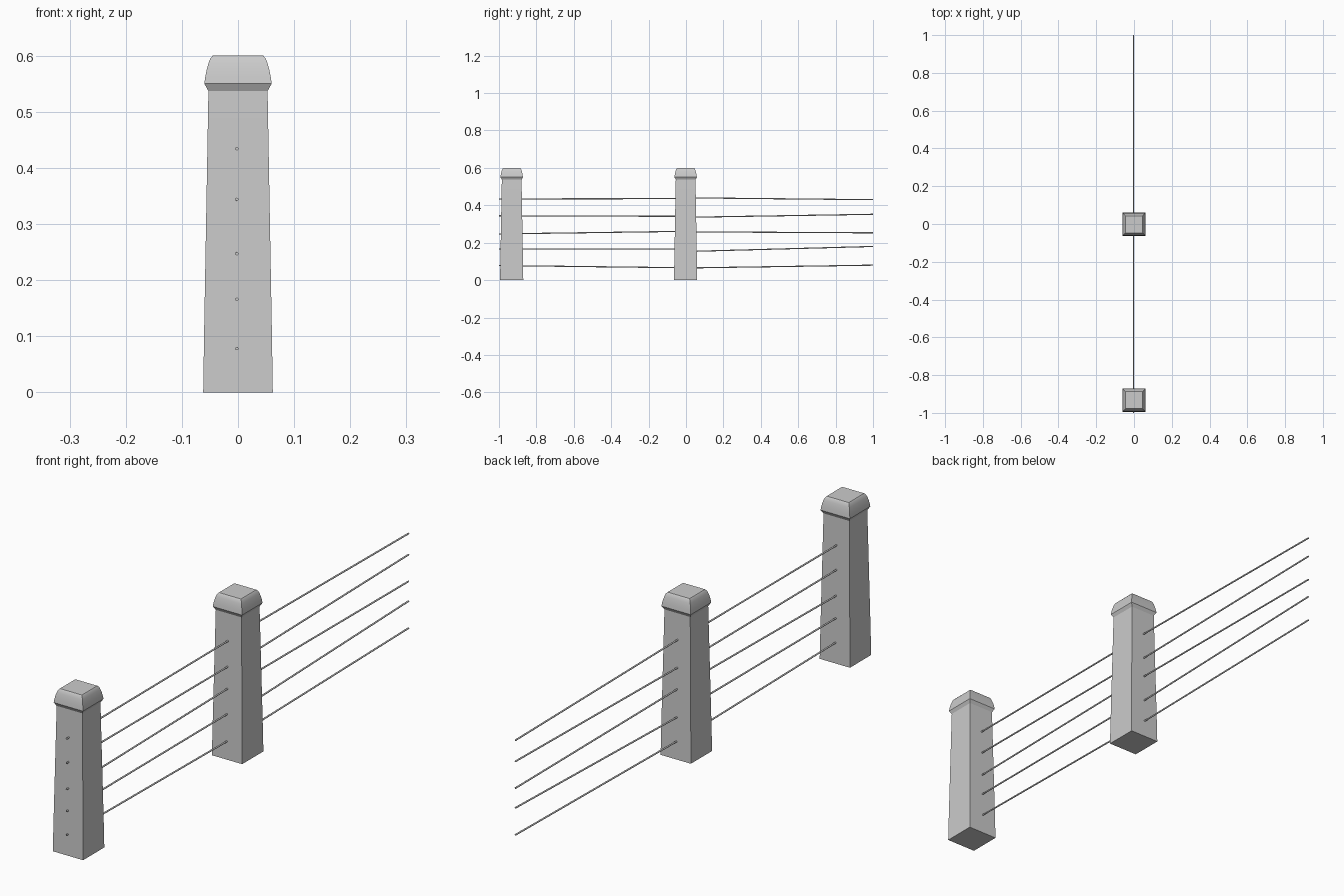
import bpy, bmesh
from mathutils import Vector

if "Cube" in bpy.data.objects:
    bpy.data.objects.remove(bpy.data.objects["Cube"])

# (half width, height) up the square post, from foot to domed cap
PROFILE = [(0.062, 0.0), (0.0605, 0.1), (0.0527, 0.537), (0.060, 0.55),
           (0.0582, 0.563), (0.0558, 0.575), (0.0528, 0.586),
           (0.0495, 0.595), (0.045, 0.60)]


def finish(bm, name, location=(0, 0, 0), angle=0.5):
    bmesh.ops.recalc_face_normals(bm, faces=bm.faces)
    mesh = bpy.data.meshes.new(name)
    bm.to_mesh(mesh)
    bm.free()
    obj = bpy.data.objects.new(name, mesh)
    obj.location = location
    bpy.context.collection.objects.link(obj)
    bpy.ops.object.select_all(action='DESELECT')
    obj.select_set(True)
    bpy.context.view_layer.objects.active = obj
    bpy.ops.object.shade_smooth_by_angle(angle=angle)
    return obj


def post(name, y):
    bm = bmesh.new()
    rings = [[bm.verts.new((sx * r, sy * r, z))
              for sx, sy in ((-1, -1), (1, -1), (1, 1), (-1, 1))]
             for r, z in PROFILE]
    for a, b in zip(rings, rings[1:]):
        for i in range(4):
            j = (i + 1) % 4
            bm.faces.new((a[i], a[j], b[j], b[i]))
    bm.faces.new(rings[0][::-1])
    bm.faces.new(rings[-1])
    return finish(bm, name, (0, y, 0))


def wire(name, y0, z0, y1, z1, radius=0.003):
    start, end = Vector((-0.002, y0, z0)), Vector((-0.002, y1, z1))
    d = end - start
    bm = bmesh.new()
    bmesh.ops.create_cone(bm, cap_ends=True, segments=8, radius1=radius,
                          radius2=radius, depth=d.length)
    bmesh.ops.rotate(bm, verts=bm.verts,
                     matrix=d.to_track_quat('Z', 'Y').to_matrix())
    return finish(bm, name, (start + end) / 2, 0.9)


# Two posts
post("end_post", -0.932)
post("middle_post", -0.002)

# Five wires per span: heights at (near end, middle post) and (middle post, far end)
NEAR = [(0.078, 0.066), (0.166, 0.167), (0.247, 0.261), (0.344, 0.341), (0.434, 0.436)]
FAR = [(0.065, 0.080), (0.153, 0.180), (0.258, 0.253), (0.336, 0.352), (0.440, 0.430)]
for i, ((a, b), (c, d)) in enumerate(zip(NEAR, FAR), 1):
    wire(f"near_wire_{i}", -1.0, a, 0.0, b)
    wire(f"far_wire_{i}", 0.0, c, 1.0, d)
